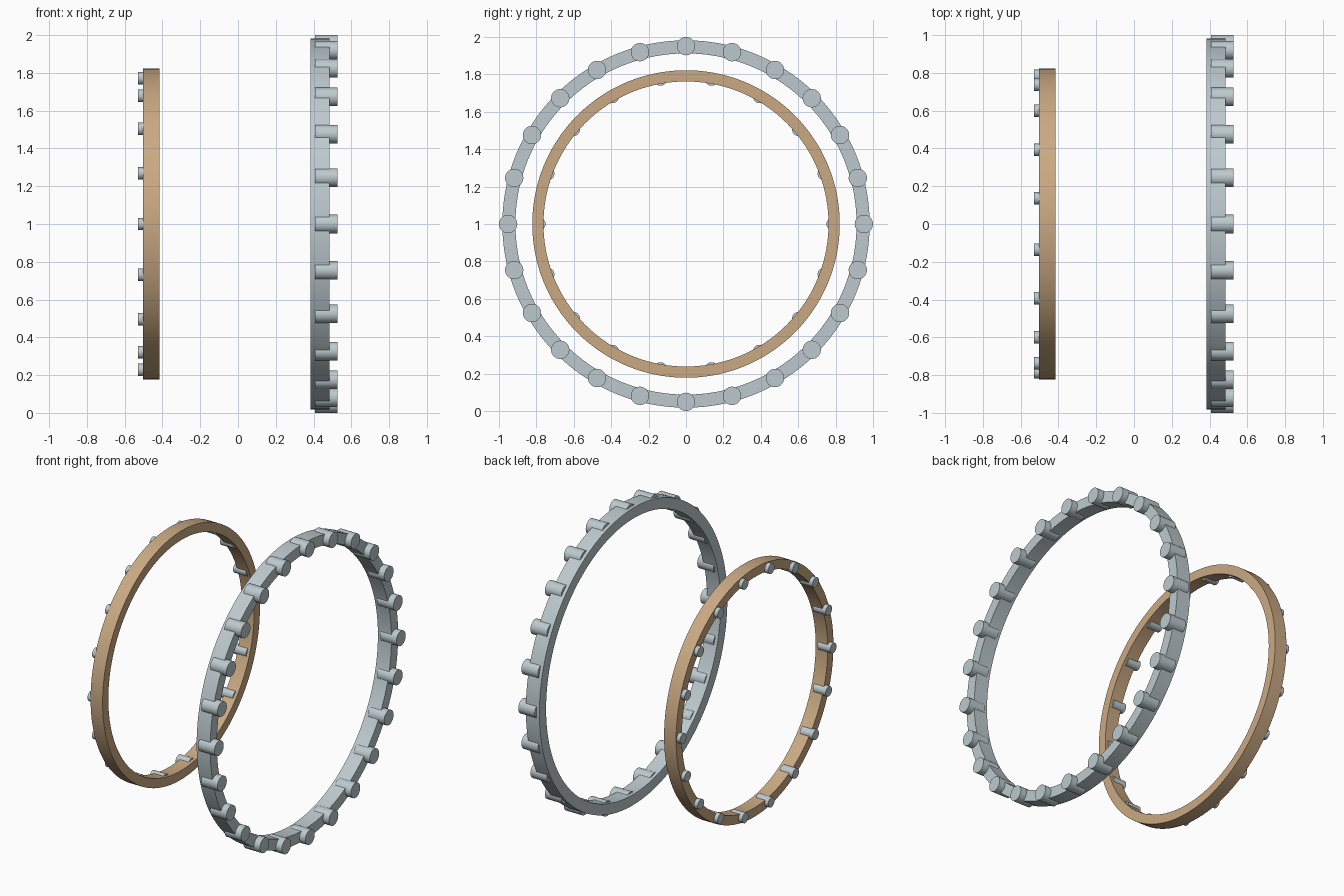
import bpy
import bmesh
from math import sin, cos, tau, radians

if "Cube" in bpy.data.objects:
    bpy.data.objects.remove(bpy.data.objects["Cube"])


def material(name, color):
    m = bpy.data.materials.new(name)
    m.diffuse_color = (*color, 1)
    m.use_nodes = True
    m.node_tree.nodes["Principled BSDF"].inputs["Base Color"].default_value = m.diffuse_color
    return m


STEEL = material("pale steel", (0.51, 0.59, 0.62))
BRONZE = material("tan bronze", (0.59, 0.40, 0.23))
AXIS_Z = 1.0


def finish(bm, name, mat):
    bmesh.ops.recalc_face_normals(bm, faces=bm.faces)
    mesh = bpy.data.meshes.new(name)
    bm.to_mesh(mesh)
    bm.free()
    mesh.materials.append(mat)
    ob = bpy.data.objects.new(name, mesh)
    bpy.context.collection.objects.link(ob)
    bpy.ops.object.select_all(action='DESELECT')
    ob.select_set(True)
    bpy.context.view_layer.objects.active = ob
    bpy.ops.object.shade_smooth_by_angle(angle=radians(30))


def ring(name, mat, inner, outer, x0, x1, n=144):
    """Rectangular section swept around the x axis."""
    bm = bmesh.new()
    section = [(x0, inner), (x1, inner), (x1, outer), (x0, outer)]
    loops = [[bm.verts.new((x, r * cos(tau * i / n), AXIS_Z + r * sin(tau * i / n)))
              for x, r in section] for i in range(n)]
    for i in range(n):
        a, b = loops[i], loops[(i + 1) % n]
        for j in range(4):
            k = (j + 1) % 4
            bm.faces.new((a[j], a[k], b[k], b[j]))
    finish(bm, name, mat)


def pins(name, mat, count, pitch, radius, x0, x1, n=32):
    """Circle of short round pins parallel to the x axis."""
    bm = bmesh.new()
    for i in range(count):
        a = tau * i / count
        cy, cz = pitch * cos(a), AXIS_Z + pitch * sin(a)
        ends = [[bm.verts.new((x, cy + radius * cos(tau * k / n),
                               cz + radius * sin(tau * k / n)))
                 for k in range(n)] for x in (x0, x1)]
        for end in ends:
            bm.faces.new(end)
        for k in range(n):
            m = (k + 1) % n
            bm.faces.new((ends[0][k], ends[0][m], ends[1][m], ends[1][k]))
    finish(bm, name, mat)


# Large ring with its rollers
ring("large_ring", STEEL, 0.912, 0.982, 0.385, 0.484)
pins("large_ring_rollers", STEEL, 24, 0.951, 0.049, 0.407, 0.527)

# Small ring with its pins
ring("small_ring", BRONZE, 0.762, 0.822, -0.503, -0.415)
pins("small_ring_pins", STEEL, 18, 0.784, 0.033, -0.529, -0.435)
